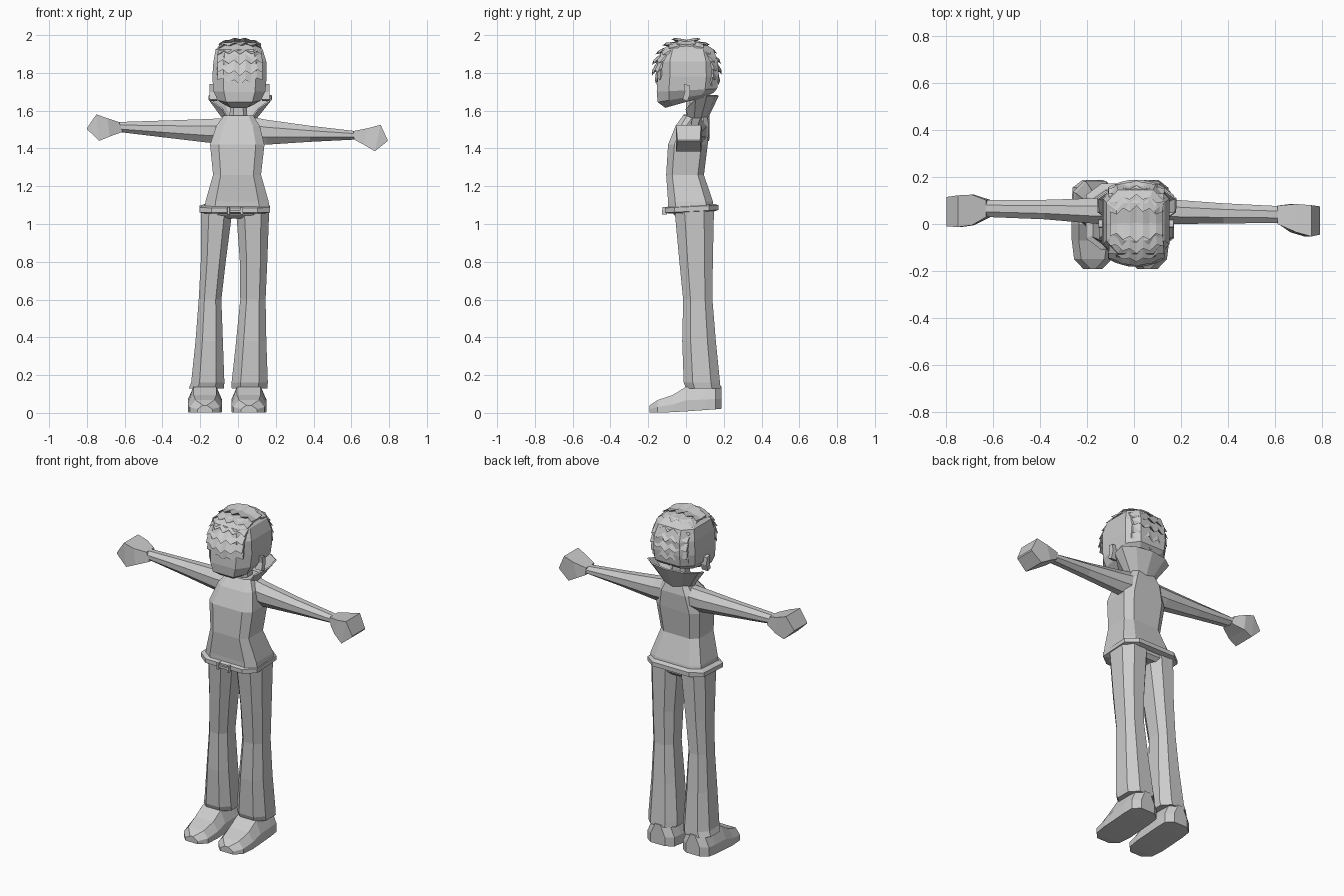
import bpy, math

if "Cube" in bpy.data.objects:
    bpy.data.objects.remove(bpy.data.objects["Cube"])

grey = bpy.data.materials.new("plain_grey")
grey.diffuse_color = (0.6, 0.6, 0.6, 1)
grey.use_nodes = True
grey.node_tree.nodes["Principled BSDF"].inputs["Base Color"].default_value = grey.diffuse_color


def make(name, verts, faces):
    me = bpy.data.meshes.new(name)
    me.from_pydata(verts, [], faces)
    me.materials.append(grey)
    me.update()
    ob = bpy.data.objects.new(name, me)
    bpy.context.collection.objects.link(ob)
    return ob


def loft(name, rings, caps=True):
    """Skin a list of equal-length vertex rings."""
    n = len(rings[0])
    verts = [v for r in rings for v in r]
    faces = []
    for i in range(len(rings) - 1):
        for j in range(n):
            k = (j + 1) % n
            faces.append((i * n + j, i * n + k, (i + 1) * n + k, (i + 1) * n + j))
    if caps:
        faces += [tuple(reversed(range(n))),
                  tuple(range((len(rings) - 1) * n, len(rings) * n))]
    return make(name, verts, faces)


def octagon(x0, x1, y0, y1, c):
    """Rectangle with chamfered corners, c = share of each side left straight."""
    cx, cy, hx, hy = (x0 + x1) / 2, (y0 + y1) / 2, (x1 - x0) / 2, (y1 - y0) / 2
    pts = [(c, -1), (1, -c), (1, c), (c, 1), (-c, 1), (-1, c), (-1, -c), (-c, -1)]
    return [(cx + hx * a, cy + hy * b) for a, b in pts]


def column(name, rows, c=0.55):
    """Rows: z, x0, x1, y0, y1, tilt (rise in z towards the back)."""
    rings = []
    for z, x0, x1, y0, y1, tilt in rows:
        rings.append([(x, y, z + tilt * (y - y0)) for x, y in octagon(x0, x1, y0, y1, c)])
    return loft(name, rings)


# Torso, neck and hips
column("torso", [
    (1.08, -.178, .168, -.095, .148, 0), (1.12, -.172, .162, -.095, .142, 0),
    (1.26, -.132, .122, -.105, .095, 0), (1.42, -.148, .14, -.095, .115, 0),
    (1.52, -.115, .115, -.055, .122, 0), (1.575, -.075, .08, -.015, .11, 0)], .68)
column("neck", [(1.55, -.045, .05, 0, .09, 0), (1.70, -.04, .045, 0, .09, 0)])
column("hips", [(1.03, -.07, .04, -.04, .12, 0), (1.05, -.18, .155, -.065, .14, 0),
                (1.09, -.175, .16, -.08, .145, 0)])

# Belt, buckle and loops
column("belt", [(1.055, -.185, .15, -.09, .15, .05), (1.06, -.205, .17, -.11, .172, .05),
                (1.085, -.205, .17, -.11, .172, .05), (1.095, -.18, .155, -.09, .15, .05)], .65)
for x in (-.05, .02):
    column("buckle_side", [(1.05, x - .007, x + .007, -.127, -.1, 0),
                           (1.09, x - .007, x + .007, -.125, -.1, 0)], .8)
column("buckle_bar", [(1.062, -.05, .02, -.122, -.1, 0), (1.075, -.05, .02, -.122, -.1, 0)], .9)

# Trouser legs and shoes; x limits are listed per leg
legs = {
    "left": [(-.26, -.075), (-.248, -.072), (-.225, -.08), (-.208, -.088), (-.197, -.065), (-.195, -.03)],
    "right": [(-.033, .155), (-.034, .158), (-.01, .15), (.012, .146), (.01, .155), (-.01, .165)],
}
leg_z = [(.13, 0, .183), (.16, -.012, .18), (.38, -.02, .158), (.6, -.015, .14), (.8, -.035, .142), (1.07, -.06, .148)]
for side, xs in legs.items():
    column(side + "_leg", [(z, x0, x1, y0, y1, 0) for (x0, x1), (z, y0, y1) in zip(xs, leg_z)], .5)
    a, b = (-.265, -.085) if side == "left" else (-.035, .15)
    # y, top height, bottom height, inset of the sides
    rows = [(-.192, .04, .003, .05), (-.15, .068, .001, .01), (-.07, .095, .004, 0),
            (.0, .138, .008, 0), (.10, .14, .015, 0), (.155, .14, .019, .004), (.187, .14, .022, .045)]
    rings = []
    for y, top, low, ins in rows:
        mid = low + .45 * (top - low)
        rings.append([(a + ins, y, low), (a + ins, y, mid), (a + ins + .03, y, top),
                      (b - ins - .03, y, top), (b - ins, y, mid), (b - ins, y, low)])
    loft(side + "_shoe", rings)

# Arms: x, z low, z high, y front, y back
arms = {
    "left": [(-.08, 1.43, 1.56, 0, .11), (-.15, 1.43, 1.556, .0, .11),
             (-.38, 1.457, 1.548, .02, .103), (-.63, 1.487, 1.54, .03, .102)],
    "right": [(.08, 1.42, 1.565, 0, .11), (.15, 1.42, 1.552, .0, .105),
              (.38, 1.435, 1.52, .002, .088), (.62, 1.447, 1.492, .005, .076)],
}
for side, rows in arms.items():
    loft(side + "_arm", [[(x, y, z) for y, z in octagon(y0, y1, z0, z1, .4)]
                         for x, z0, z1, y0, y1 in rows])

# Hands: top x, z, bottom x, z, y front, y back
hands = {
    "left": [(-.63, 1.54, -.61, 1.488, .03, .102), (-.69, 1.56, -.68, 1.463, -.005, .125),
             (-.75, 1.58, -.735, 1.44, -.013, .122), (-.799, 1.508, -.799, 1.502, -.01, .115)],
    "right": [(.61, 1.492, .615, 1.447, .0, .078), (.69, 1.508, .665, 1.42, -.035, .085),
              (.755, 1.525, .725, 1.385, -.053, .08), (.792, 1.445, .79, 1.437, -.045, .075)],
}
for side, rows in hands.items():
    loft(side + "_hand", [[(tx, y0, tz), (tx, y1, tz), (bx, y1, bz), (bx, y0, bz)]
                          for tx, tz, bx, bz, y0, y1 in rows])

# Upturned open collar
n, verts, faces = 8, [], []
for i in range(n + 1):
    t = math.radians(-45 + 270 * i / n)
    front = max(0, -math.sin(t)) / .707
    c, s = math.cos(t), math.sin(t)
    verts.append((.008 + .085 * c, .055 + .055 * s, 1.555))
    verts.append((.012 + .18 * c * (1 - .25 * front), .07 + .1 * s, 1.68 - .07 * front))
for i in range(n):
    faces.append((2 * i, 2 * i + 2, 2 * i + 3, 2 * i + 1))
collar = make("collar", verts, faces)
mod = collar.modifiers.new("thickness", "SOLIDIFY")
mod.thickness, mod.offset = .008, 0

# Head
column("head", [
    (1.615, -.065, .075, -.11, .11, .28), (1.645, -.108, .122, -.15, .145, .17),
    (1.70, -.13, .145, -.155, .165, .05), (1.78, -.136, .152, -.15, .172, 0),
    (1.86, -.13, .15, -.15, .17, 0), (1.925, -.118, .13, -.125, .145, 0),
    (1.962, -.075, .09, -.07, .09, 0)], .6)

# Ears
for s in (-1, 1):
    pts = [(-.018, 1.66), (.008, 1.65), (.022, 1.69), (.018, 1.735), (-.012, 1.74), (-.006, 1.70)]
    loft("ear", [[(.008 + s * x, y, z) for y, z in pts] for x in (.12, .16)])


# Hair: overlapping jagged layers running from brow over crown to nape
def hair_point(u, deg, out):
    t = math.radians(deg)
    r = .165 + out - .022 * u * u
    width = .108 + .012 * abs(math.cos(t))
    return (.01 + width * u, .004 - r * math.cos(t) * 1.0, 1.81 + r * math.sin(t))


def hair_layer(name, root, tip, lift):
    cols = 9
    way = 1 if tip > root else -1
    verts, faces = [], []
    for i in range(cols):
        u = -1 + 2 * i / (cols - 1)
        jag = 5 if i % 2 == 0 else -2
        reach = tip + way * (jag + 5 * (1 - abs(u)))
        verts += [hair_point(u, root, -.004), hair_point(u, reach, lift * (1 - .5 * u * u)),
                  hair_point(u, tip - way * 6, -.012)]
    for i in range(cols - 1):
        a, b = 3 * i, 3 * i + 3
        faces += [(a, b, b + 1, a + 1), (a + 1, b + 1, b + 2, a + 2), (a + 2, b + 2, b, a)]
    e = 3 * (cols - 1)
    faces += [(0, 1, 2), (e, e + 2, e + 1)]
    make(name, verts, faces)


for k, tip in enumerate((-14, 2, 20, 38, 56, 74)):
    hair_layer("front_hair_%d" % k, tip + 26, tip, .022 if k else .012)
for k, tip in enumerate((104, 122, 140, 158, 176, 194, 208)):
    hair_layer("back_hair_%d" % k, tip - 26, tip, .02)
